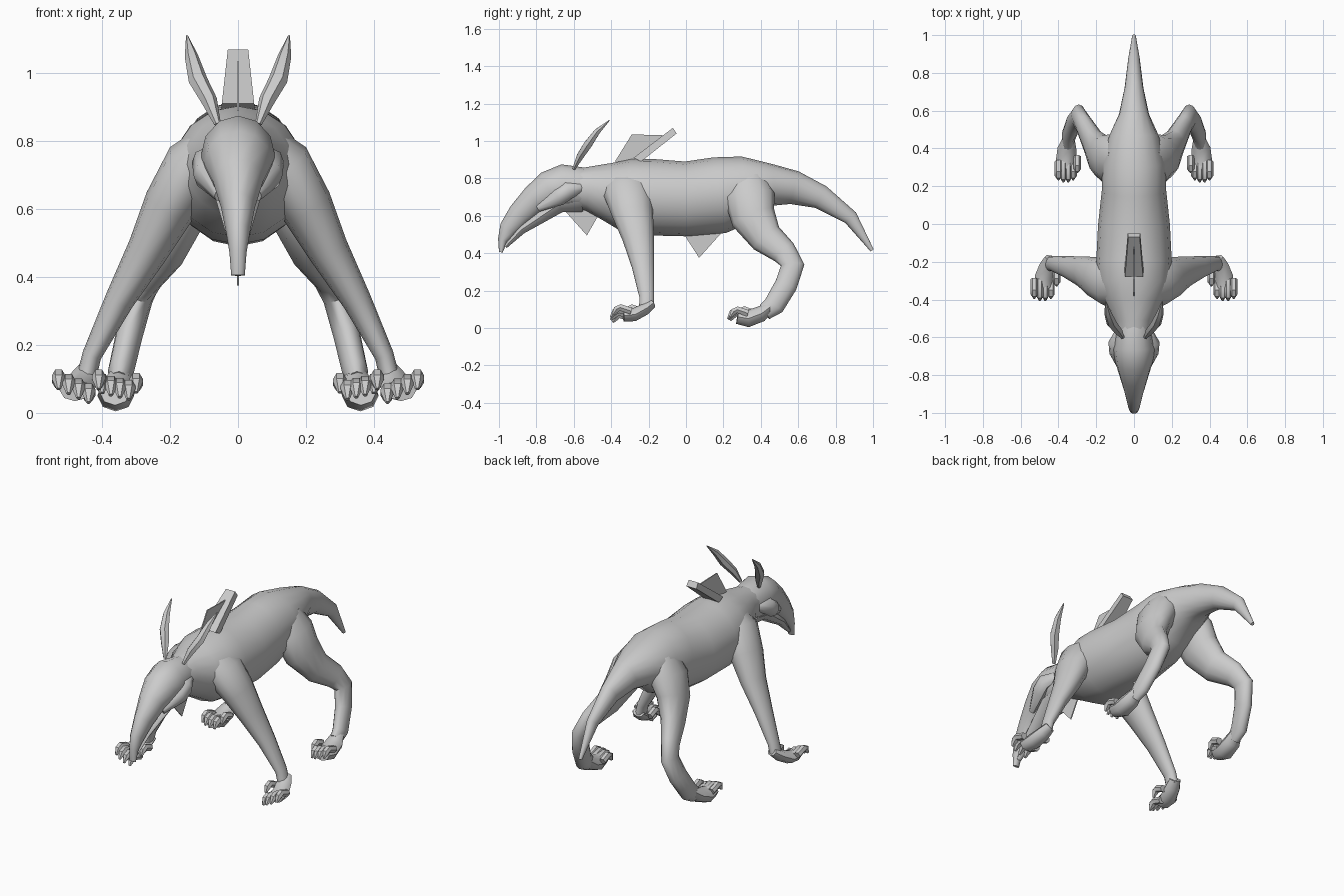
import bpy
import bmesh
import math
from mathutils import Vector

cube = bpy.data.objects.get("Cube")
if cube:
    bpy.data.objects.remove(cube, do_unlink=True)

GREY = (.6, .6, .6, 1)
hide = bpy.data.materials.new("plain_grey")
hide.use_nodes = True
hide.diffuse_color = GREY
hide.node_tree.nodes["Principled BSDF"].inputs["Base Color"].default_value = GREY

X_AXIS = Vector((1, 0, 0))
Y_AXIS = Vector((0, 1, 0))


def finish(name, bm, sharp_angle):
    """Turn a bmesh into a named object with angle-limited smooth shading."""
    bmesh.ops.recalc_face_normals(bm, faces=bm.faces)
    mesh = bpy.data.meshes.new(name)
    bm.to_mesh(mesh)
    bm.free()
    mesh.materials.append(hide)
    obj = bpy.data.objects.new(name, mesh)
    bpy.context.collection.objects.link(obj)
    bpy.ops.object.select_all(action="DESELECT")
    obj.select_set(True)
    bpy.context.view_layer.objects.active = obj
    bpy.ops.object.shade_smooth_by_angle(angle=math.radians(sharp_angle))


def bridge(bm, first, second):
    """Join two matching loops of vertices with quads."""
    for k in range(len(first)):
        bm.faces.new((first[k - 1], first[k], second[k], second[k - 1]))


def loft(name, centres, radii, ref=X_AXIS, sides=12, sharp_angle=50):
    """Skin elliptical rings along a path; the first radius lies along ref."""
    bm = bmesh.new()
    centres = [Vector(c) for c in centres]
    last = len(centres) - 1
    rings = []
    for i, (centre, (ra, rb)) in enumerate(zip(centres, radii)):
        tangent = (centres[min(i + 1, last)] - centres[max(i - 1, 0)]).normalized()
        a = (ref - tangent * ref.dot(tangent)).normalized() * ra
        b = tangent.cross(a.normalized()) * rb
        angles = [math.tau * k / sides for k in range(sides)]
        rings.append([bm.verts.new(centre + a * math.cos(t) + b * math.sin(t)) for t in angles])
    for ring, following in zip(rings, rings[1:]):
        bridge(bm, ring, following)
    bm.faces.new(rings[0])
    bm.faces.new(rings[-1])
    finish(name, bm, sharp_angle)


def spine(name, profile, **options):
    """Loft on the centre plane from (y, z, half width, half height)."""
    loft(name, [(0, y, z) for y, z, w, h in profile], [(w, h) for y, z, w, h in profile], **options)


def pair(name, joints, depth=1, **options):
    """Left and right limbs from (x, y, z, radius); depth scales the second radius."""
    radii = [(r, r * depth) for x, y, z, r in joints]
    for side, sign in (("left", 1), ("right", -1)):
        loft(f"{side}_{name}", [(sign * x, y, z) for x, y, z, r in joints], radii, **options)


def toe(name, knuckle, reach):
    """A bent toe pointing forward and ending in a claw."""
    x, y, z = knuckle
    thick = .02
    pair(name, [
        (x, y + reach / 2, z, thick),
        (x, y - reach * .4, z + thick, thick),
        (x, y - reach * .7, z + thick / 2, thick),
        (x, y - reach, z - thick, thick / 3)], sides=6, sharp_angle=40)


def toe_row(name, inner, outer, reach):
    """Four toes between the inner and outer knuckles, the middle ones longest."""
    for i in range(4):
        shorter = .85 if i in (0, 3) else 1
        toe(f"{name}_{i + 1}", Vector(inner).lerp(Vector(outer), i / 3), reach * shorter)


def fin(name, outline, low_width=.003, high_width=.003):
    """Plate with a (y, z) outline whose half width changes with height."""
    bm = bmesh.new()
    heights = [z for y, z in outline]
    low, span = min(heights), max(heights) - min(heights)
    widths = [low_width + (high_width - low_width) * (z - low) / span for z in heights]
    layers = [[bm.verts.new((sign * w, y, z)) for w, (y, z) in zip(widths, outline)]
              for sign in (1, -1)]
    for layer in layers:
        bm.faces.new(layer)
    bridge(bm, *layers)
    finish(name, bm, 20)


# Trunk and tail, from the tail tip forward to the neck
spine("body_and_tail", [
    (.995, .415, .01, .01), (.88, .59, .03, .04), (.72, .7, .05, .065),
    (.58, .75, .08, .09), (.47, .765, .13, .11), (.33, .745, .17, .175),
    (.18, .71, .17, .205), (0, .69, .19, .2), (-.2, .7, .2, .205), (-.32, .71, .195, .195),
    (-.42, .73, .155, .155), (-.52, .745, .1, .12), (-.6, .75, .09, .1)], sides=16)

# Head with long drooping snout
spine("skull_and_snout", [
    (-.53, .745, .09, .11), (-.66, .755, .11, .12), (-.73, .735, .1, .105),
    (-.81, .685, .075, .08), (-.89, .605, .05, .066), (-.95, .53, .035, .05),
    (-.98, .47, .025, .026), (-.99, .405, .02, .01)])
spine("lower_jaw", [
    (-.56, .68, .07, .06), (-.68, .66, .075, .045),
    (-.88, .525, .035, .024), (-.965, .435, .014, .01)], sides=8)
pair("cheek", [
    (.075, -.56, .75, .02), (.1, -.63, .735, .036),
    (.095, -.68, .7, .036), (.055, -.79, .64, .015)], depth=1.3, sides=8)

# Leaf shaped ears
pair("ear", [
    (.06, -.6, .85, .01), (.085, -.565, .92, .024), (.118, -.525, .98, .028),
    (.137, -.475, 1.05, .02), (.15, -.41, 1.11, .003)], depth=.9, sides=6, sharp_angle=35)

# Front legs
pair("front_leg", [
    (.05, -.32, .78, .12), (.13, -.31, .72, .13), (.2, -.285, .61, .11),
    (.265, -.255, .48, .085), (.35, -.23, .33, .06), (.43, -.21, .17, .04),
    (.445, -.21, .11, .04)], depth=.72, ref=Y_AXIS)
pair("front_paw", [
    (.44, -.18, .13, .033), (.455, -.22, .1, .045),
    (.475, -.28, .07, .05), (.48, -.335, .066, .045)], depth=.7, sides=8)
toe_row("front_toe", (.44, -.325, .05), (.528, -.325, .09), .078)
toe("front_thumb", (.41, -.27, .09), .055)

# Hind legs
pair("hind_leg", [
    (.08, .33, .79, .07), (.125, .34, .7, .09), (.17, .36, .59, .08),
    (.215, .43, .48, .06), (.265, .525, .405, .046), (.293, .57, .335, .042),
    (.32, .535, .23, .04), (.345, .47, .12, .038), (.35, .42, .085, .03)], depth=1.5)
pair("hind_paw", [
    (.345, .46, .12, .03), (.355, .4, .075, .05),
    (.36, .33, .05, .054), (.362, .275, .06, .045)], depth=.85, sides=8)
toe_row("hind_toe", (.322, .3, .06), (.4, .3, .078), .075)
toe("hind_thumb", (.3, .33, .08), .055)

# Thin crest and slanted plate on the shoulders
fin("shoulder_crest", [(-.38, .89), (-.29, 1.035), (-.11, 1.03), (-.24, .89)])
fin("back_plate", [(-.28, .91), (-.07, 1.07), (-.05, 1.04), (-.24, .89)], .05, .03)

# Thin hanging skin folds
fin("throat_fold", [(-.66, .64), (-.45, .64), (-.475, .59), (-.53, .495)])
fin("belly_fold", [(-.03, .53), (.23, .58), (.2, .52), (.07, .375)])
